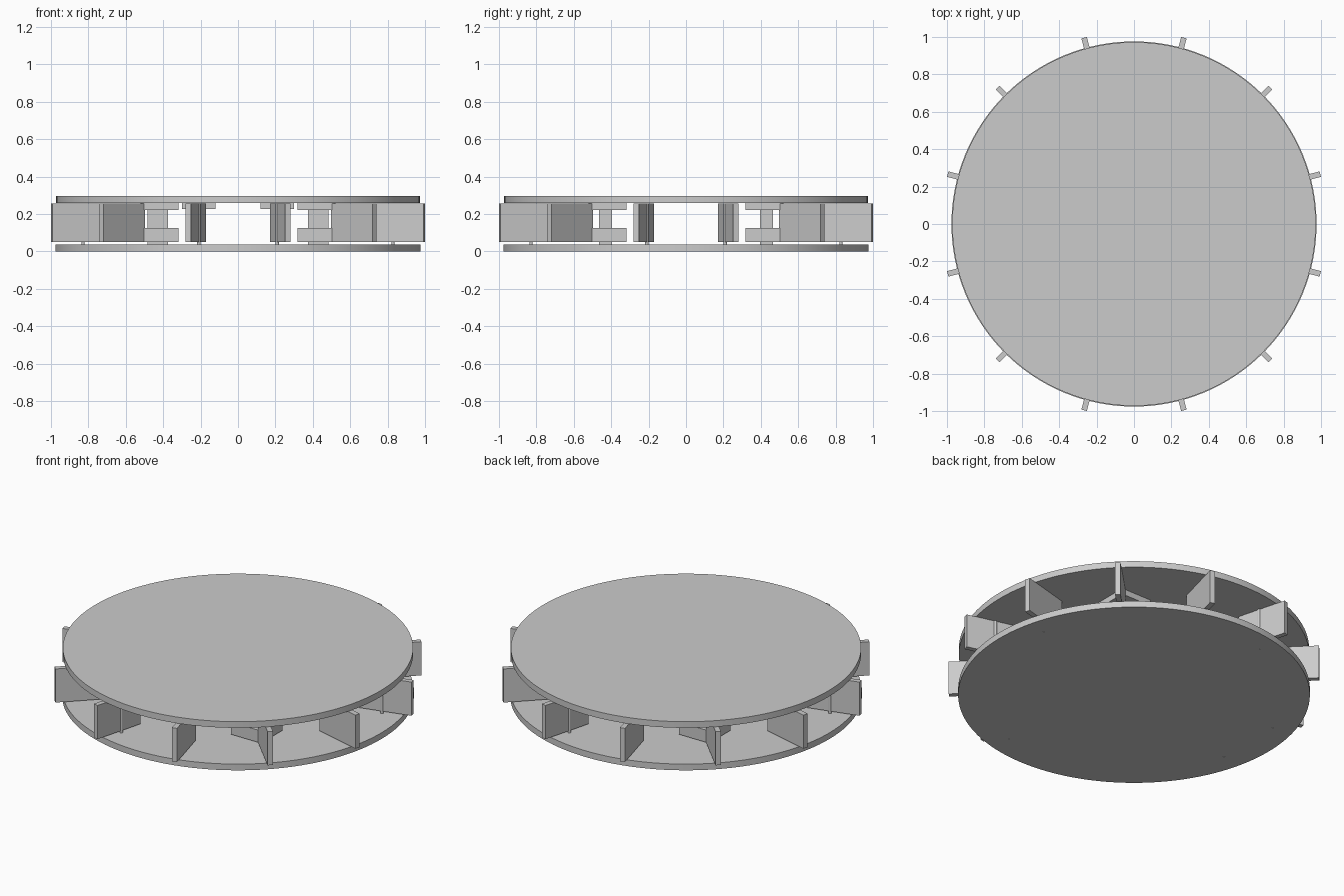
import bpy
from math import cos, sin, radians

cube = bpy.data.objects.get("Cube")
if cube:
    bpy.data.objects.remove(cube, do_unlink=True)

grey = bpy.data.materials.new("plain grey")
grey.use_nodes = True
colour = (0.6, 0.6, 0.6, 1)
grey.diffuse_color = colour
grey.node_tree.nodes["Principled BSDF"].inputs["Base Color"].default_value = colour


def finish(name):
    obj = bpy.context.object
    obj.name = name
    obj.data.materials.append(grey)
    return obj


def box(name, centre, size, low, high, turn=0):
    bpy.ops.mesh.primitive_cube_add(
        size=1, location=(*centre, (low + high) / 2), rotation=(0, 0, turn))
    obj = finish(name)
    obj.scale = (*size, high - low)
    return obj


def cylinder(name, centre, radius, low, high, sides):
    bpy.ops.mesh.primitive_cylinder_add(
        vertices=sides, radius=radius, depth=high - low,
        location=(*centre, (low + high) / 2))
    obj = finish(name)
    bpy.ops.object.shade_smooth_by_angle(angle=radians(35))
    return obj


# Round plates
cylinder("bottom_plate", (0, 0), 0.976, 0, 0.038, 128)
cylinder("top_plate", (0, 0), 0.972, 0.258, 0.296, 128)

# Ring of radial fins standing between the plates
inner, outer = 0.72, 1.031
for i in range(12):
    a = radians(15 + 30 * i)
    middle = (inner + outer) / 2
    box(f"fin_{i + 1}", (middle * cos(a), middle * sin(a)),
        (outer - inner, 0.03), 0.05, 0.256, a)

# Pins beside the fins nearest each axis
for i in range(4):
    for side in (-1, 1):
        a = radians(90 * i + 14.2 * side)
        cylinder(f"pin_{i + 1}_{'a' if side < 0 else 'b'}",
                 (0.855 * cos(a), 0.855 * sin(a)), 0.009, -0.0005, 0.256, 16)

# Four corner supports: foot block, post and head plate
for sx, x_name in ((-1, "right"), (1, "left")):
    for sy, y_name in ((-1, "front"), (1, "back")):
        label = f"{y_name}_{x_name}"
        centre = (0.42 * sx, 0.42 * sy)
        box(f"foot_block_{label}", centre, (0.205, 0.205), 0.05, 0.125)
        box(f"post_{label}", (0.43 * sx, 0.43 * sy), (0.11, 0.07), 0.036, 0.24)
        box(f"head_plate_{label}", centre, (0.205, 0.205), 0.222, 0.259)
    # Short rail under the top plate
    box(f"rail_{x_name}", (0.21 * sx, 0.42), (0.18, 0.16), 0.226, 0.259)
